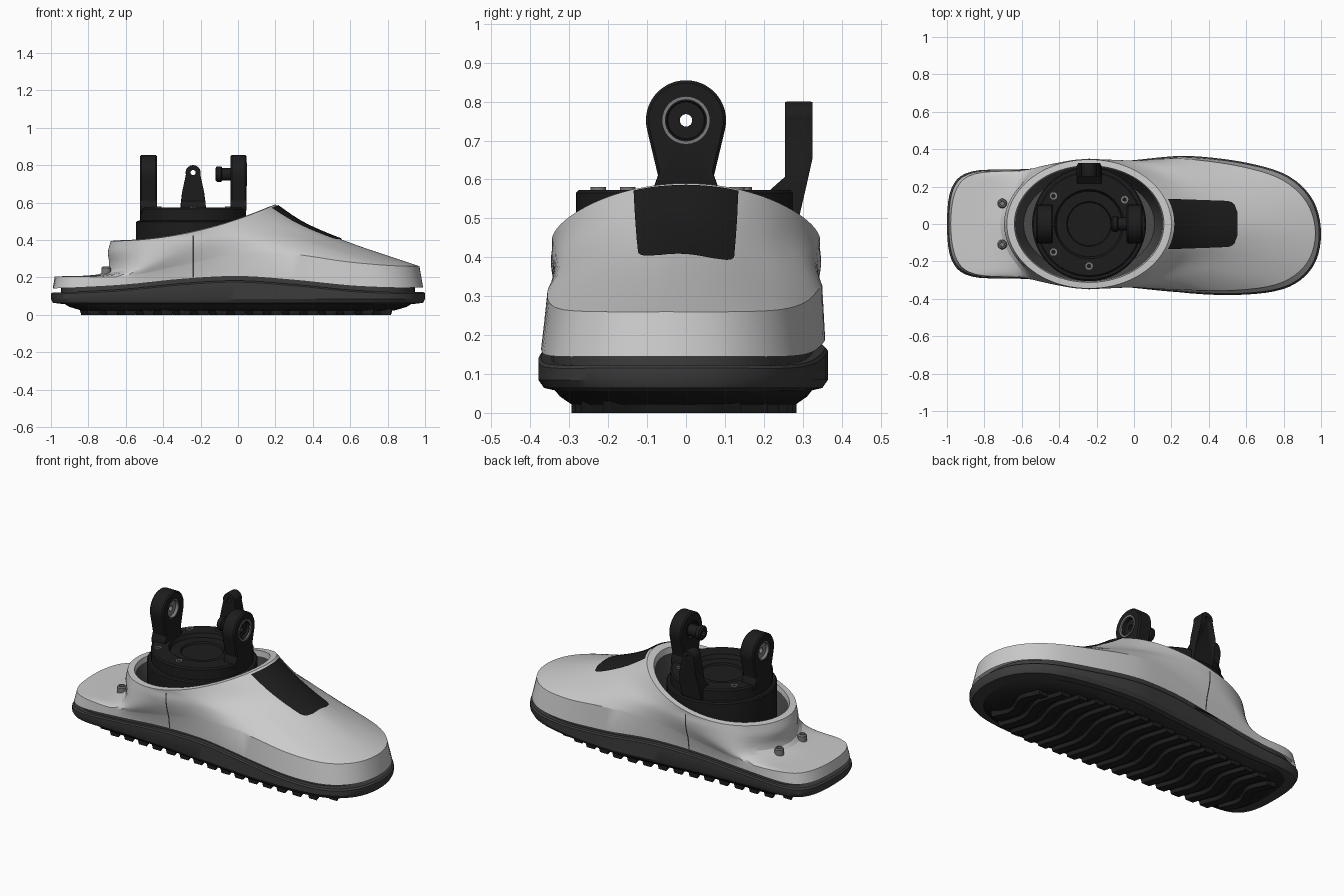
import bpy, bmesh
from math import sin, cos, pi, atan2, radians
from mathutils import Vector
from mathutils.bvhtree import BVHTree

if "Cube" in bpy.data.objects:
    bpy.data.objects.remove(bpy.data.objects["Cube"])


def material(name, v):
    m = bpy.data.materials.new(name)
    m.diffuse_color = (v, v, v, 1)
    m.use_nodes = True
    m.node_tree.nodes["Principled BSDF"].inputs["Base Color"].default_value = m.diffuse_color
    return m


BLACK, DARK, STEEL = material("black", .012), material("dark_rubber", .045), material("steel", .2)
LINER = material("liner", .07)


def finish(name, bm, mat=None, angle=32):
    bmesh.ops.recalc_face_normals(bm, faces=bm.faces)
    me = bpy.data.meshes.new(name)
    bm.to_mesh(me)
    bm.free()
    me.shade_smooth()
    me.set_sharp_from_angle(angle=radians(angle))
    if mat:
        me.materials.append(mat)
    ob = bpy.data.objects.new(name, me)
    bpy.context.collection.objects.link(ob)
    return ob


def loft(name, rings, mat=None, caps=(), wrap=False, closed=True, angle=32):
    """Skin a list of equally long point rings; caps lists ring indices to fill."""
    bm = bmesh.new()
    vs = [[bm.verts.new(p) for p in r] for r in rings]
    n = len(vs[0])
    for a, b in zip(vs, vs[1:] + ([vs[0]] if wrap else [])):
        for i in range(n if closed else n - 1):
            j = (i + 1) % n
            bm.faces.new((a[i], a[j], b[j], b[i]))
    for c in caps:
        bm.faces.new(vs[c])
    return finish(name, bm, mat, angle)


def lathe(name, profile, centre, axis='z', mat=None, seg=48, wrap=False):
    """Revolve (radius, height) pairs about z or x."""
    rings = []
    for r, h in profile:
        c = [(r * cos(2 * pi * i / seg), r * sin(2 * pi * i / seg), h) for i in range(seg)]
        if axis == 'x':
            c = [(z, x, y) for x, y, z in c]
        rings.append([Vector(p) + Vector(centre) for p in c])
    return loft(name, rings, mat, () if wrap else (0, -1), wrap)


def spline(p0, p1, p2, p3, t):
    return .5 * (2 * p1 + (p2 - p0) * t + (2 * p0 - 5 * p1 + 4 * p2 - p3) * t * t
                 + (3 * p1 - p0 - 3 * p2 + p3) * t ** 3)


def ring(half, sub=5):
    """Mirror a toe-to-heel half outline, smooth it, lean the toe inwards."""
    h = [Vector(p) for p in half]
    c = h + [Vector((p.x, -p.y, p.z)) for p in h[-2:0:-1]]
    n = len(c)
    pts = [spline(c[i - 1], c[i], c[(i + 1) % n], c[(i + 2) % n], k / sub)
           for i in range(n) for k in range(sub)]
    for p in pts:
        p.y -= .07 * max(0, p.x - .25)
    return pts


# Foot outlines, toe to heel
BOTTOM = [(.99, 0, .145), (.95, .17, .145), (.82, .29, .145), (.6, .345, .155), (.3, .36, .185),
          (0, .335, .205), (-.3, .305, .19), (-.6, .287, .16), (-.86, .275, .145),
          (-.965, .19, .142), (-.99, 0, .142)]
CREASE = [(.97, 0, .26), (.925, .16, .26), (.79, .275, .265), (.57, .33, .285), (.28, .35, .325),
          (0, .34, .32), (-.3, .315, .26), (-.6, .287, .205), (-.85, .268, .205),
          (-.95, .185, .205), (-.98, 0, .205)]
MIDDLE = [(.6, 0, .385), (.575, .1, .38), (.5, .19, .375), (.38, .265, .378), (.18, .318, .39),
          (-.04, .34, .385), (-.3, .338, .33), (-.54, .295, .25), (-.64, .2, .23),
          (-.695, .1, .225), (-.715, 0, .225)]
UPPER = [(.36, 0, .485), (.345, .095, .48), (.29, .175, .465), (.19, .25, .45), (.06, .31, .435),
         (-.1, .34, .42), (-.32, .343, .385), (-.5, .29, .36), (-.615, .195, .345),
         (-.675, .1, .34), (-.695, 0, .34)]


def rim_z(x):
    return .395 + .195 * ((x + .68) / .88) ** 2


def collar(rx, ry, z=None, drop=0):
    out = []
    for i in range(11):
        a = i * pi / 10
        x = -.24 + rx * cos(a)
        out.append((x, ry * sin(a), (rim_z(x) - drop) if z is None else z))
    return ring(out)


# Upper shell with heel shelf and collar
base = ring(BOTTOM)
keys = [ring(CREASE), ring(MIDDLE), ring(UPPER), collar(.44, .345)]
rings = [base]
for k in range(3):
    for s in range(5):
        rings.append([spline(keys[max(k - 1, 0)][i], keys[k][i], keys[k + 1][i],
                             keys[min(k + 2, 3)][i], s / 5) for i in range(len(base))])
rings += [keys[3], collar(.40, .312, drop=-.003), collar(.395, .308, drop=.03)]
shell = loft("upper_shell", rings, angle=24)
loft("collar_liner", [collar(.396, .309, drop=.025), collar(.37, .285, z=.3), collar(.35, .26, z=.21)],
     LINER, caps=(2,))
tree = BVHTree.FromPolygons([v.co for v in shell.data.vertices],
                            [p.vertices[:] for p in shell.data.polygons])

# Instep panel draped on the shell
rows = []
for u in range(25):
    t = u / 24
    w = .132 - .012 * t
    if t > .85:
        q = (t - .85) / .15
        w = w - .055 * (1 - (max(0, 1 - q * q)) ** .5)
    row = []
    for v in range(17):
        y = w * (v / 8 - 1)
        x0 = -.24 + .44 * (1 - (y / .345) ** 2) ** .5 + .012
        x = x0 + (.55 - x0) * t
        hit, nor = tree.ray_cast(Vector((x, y, 2)), Vector((0, 0, -1)))[:2]
        row.append(hit + (nor if nor.z > 0 else -nor) * .006)
    rows.append(row)
loft("instep_panel", rows, BLACK, closed=False)

# Side seams between front and rear shell halves
for side in (-1, 1):
    strip = []
    for k in range(14):
        z = .2 + .225 * k / 13
        hit = tree.ray_cast(Vector((-.24, side, z)), Vector((0, -side, 0)))[0]
        if hit:
            strip.append([hit + Vector((d, side * .002, 0)) for d in (-.004, .004)])
    loft("side_seam", strip, DARK, closed=False)


# Midsole with recessed groove, and outsole
def outline(sx, sy, z=None, dz=0):
    return [Vector((p.x * sx, p.y * sy, p.z + dz if z is None else z)) for p in base]


loft("midsole", [outline(.93, .88, .056), outline(1, .98, .064), outline(1.01, 1.02, .085),
                 outline(1.01, 1.02, dz=-.03), outline(1, 1, dz=-.022),
                 outline(.955, .93, dz=-.022), outline(.955, .93, dz=.02)], DARK, caps=(0, 6))
loft("outsole", [outline(.94, .91, .06), outline(.91, .87, .042), outline(.84, .79, .022)],
     BLACK, caps=(0, 2))


def half_width(x):
    for (xa, ya, _), (xb, yb, _) in zip(BOTTOM, BOTTOM[1:]):
        if xb <= x <= xa:
            return yb + (ya - yb) * (x - xb) / (xa - xb)
    return 0


# Wavy tread bars
for k in range(17):
    x0 = -.79 + k * .0975
    w = half_width(x0 / .86) * .8
    shift = -.07 * max(0, x0 - .25)
    bar = []
    for j in range(17):
        f = j / 8 - 1
        x = x0 + .022 * sin(f * 4.2)
        bar.append([(x + a, f * w + shift, z) for a, z in
                    ((-.035, .03), (-.026, 0), (.026, 0), (.035, .03))])
    loft("tread_bar", bar, BLACK, caps=(0, -1))

# Heel screws
for y in (-.11, .11):
    lathe("heel_screw", [(.026, .2), (.026, .25), (.02, .257), (.013, .257), (.012, .245)],
          (-.705, y, 0), mat=STEEL, seg=16)

# Ankle turntable
lathe("ankle_base", [(.3, .2), (.305, .22), (.305, .495), (.298, .502), (.283, .504), (.283, .565),
                     (.275, .573), (.185, .573), (.175, .55), (.12, .55), (.115, .54)],
      (-.24, 0, 0), mat=BLACK, seg=64)
for x, y in ((-.43, .15), (-.05, .13), (-.24, -.225), (-.43, -.15)):
    lathe("turntable_screw", [(.02, .56), (.02, .58), (.011, .58), (.01, .572)],
          (x, y, 0), mat=STEEL, seg=12)


def lug(name, r, zc, feet, hole, slices, place):
    """Round-topped plate with a bore; slices are (depth, scale) from side to side."""
    pts = [(r * cos(a), r * sin(a)) for a in [radians(-15 + 210 * i / 28) for i in range(29)]]
    pts += [(-y, z - zc) for y, z in feet] + [(y, z - zc) for y, z in reversed(feet)]
    bore = [(hole * cos(atan2(q, p)), hole * sin(atan2(q, p))) for p, q in pts]
    rings = [[place(d, p * s, zc + q * s) for p, q in pts] for d, s in slices]
    rings += [[place(d, p, zc + q) for p, q in bore] for d in (slices[-1][0], slices[0][0])]
    return loft(name, rings, BLACK, wrap=True)


# Two bearing lugs with bushings
for name, xa, xb in (("left_lug", -.525, -.432), ("right_lug", -.04, .045)):
    lug(name, .103, .752, [(.072, .61), (.085, .575), (.085, .545)], .058,
        [(xa, .93), (xa + .008, 1), (xb - .008, 1), (xb, .93)], lambda d, p, z: (d, p, z))
    lathe(name + "_bushing", [(.058, xa + .004), (.058, xb - .004), (.05, xb - .004), (.047, xb - .02),
                              (.016, xb - .02), (.016, xa + .02), (.047, xa + .02), (.05, xa + .004)],
          (0, 0, .752), 'x', STEEL if name == "left_lug" else BLACK, 24, True)
lathe("right_lug_ring", [(.062, .04), (.062, .049), (.053, .049), (.053, .04)],
      (0, 0, .752), 'x', STEEL, 32, True)
lathe("pivot_pin", [(.033, -.12), (.042, -.112), (.042, -.09), (.034, -.085), (.034, -.03),
                    (.016, -.03), (.016, -.12)], (0, 0, .752), 'x', BLACK, 24, True)

# Rear linkage post, tapering at its foot, with gusset
lug("rear_post", .04, .76, [(.06, .65), (.068, .58), (.068, .5)], .014,
    [(.255, .97), (.26, 1), (.32, 1), (.325, .97)],
    lambda d, p, z: (-.24 + p, d - (max(0, (.65 - z) / .15) * .035 if d > .29 else 0), z))
loft("post_gusset", [[(x, .215, .54), (x, .215, .572), (x, .258, .61), (x, .28, .61), (x, .28, .5)]
                     for x in (-.305, -.175)], BLACK, caps=(0, 1))
